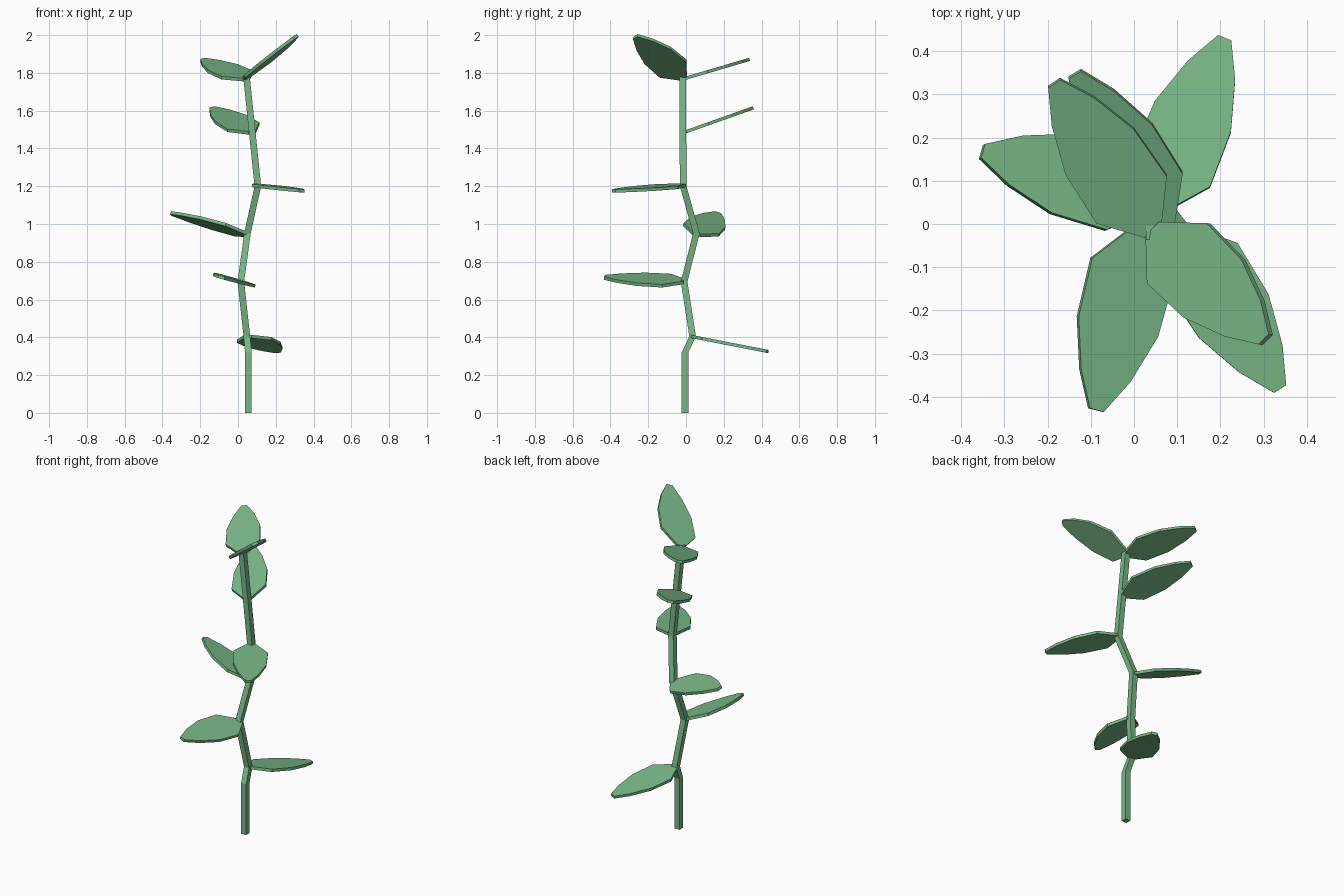
import bpy, bmesh
from mathutils import Vector

if "Cube" in bpy.data.objects:
    bpy.data.objects.remove(bpy.data.objects["Cube"])

green = bpy.data.materials.new("leaf_green")
green.diffuse_color = (0.19, 0.475, 0.245, 1)
green.use_nodes = True
green.node_tree.nodes["Principled BSDF"].inputs["Base Color"].default_value = green.diffuse_color


def loft(name, rings):
    """Join equal-length vertex rings into a closed flat-shaded solid."""
    bm = bmesh.new()
    loops = [[bm.verts.new(p) for p in ring] for ring in rings]
    n = len(loops[0])
    for a, b in zip(loops, loops[1:]):
        for i in range(n):
            j = (i + 1) % n
            bm.faces.new((a[i], a[j], b[j], b[i]))
    bm.faces.new(loops[0][::-1])
    bm.faces.new(loops[-1])
    bmesh.ops.recalc_face_normals(bm, faces=bm.faces[:])
    mesh = bpy.data.meshes.new(name)
    bm.to_mesh(mesh)
    bm.free()
    mesh.materials.append(green)
    obj = bpy.data.objects.new(name, mesh)
    bpy.context.collection.objects.link(obj)


# Stem: square section swept along a zigzag path
path = [(0.055, -0.005, 0), (0.055, -0.005, 0.32), (0.047, 0.035, 0.405),
        (0.015, -0.01, 0.695), (0.05, 0.055, 0.95), (0.105, -0.015, 1.2),
        (0.045, -0.018, 1.78)]
R = 0.0175
square = [(-R, -R), (R, -R), (R, R), (-R, R)]
loft("stem", [[(x + sx, y + sy, z) for sx, sy in square] for x, y, z in path])

# Leaf outline seen from above: (fraction of length, half width)
outline = [(0, 0.022), (0.22, 0.098), (0.54, 0.095), (0.81, 0.059), (1, 0.0165)]
THICK = 0.017


def leaf(name, base, tip, slope):
    """Flat leaf from base to tip, lying in a plane with the given x and y slopes."""
    b = Vector(base)
    axis = Vector((tip[0] - b.x, tip[1] - b.y, 0))
    side = Vector((axis.y, -axis.x, 0)).normalized()
    normal = Vector((-slope[0], -slope[1], 1)).normalized() * THICK / 2
    rings = []
    for t, w in outline:
        ring = []
        for s, k in ((-1, -1), (1, -1), (1, 1), (-1, 1)):
            d = axis * t + side * w * s
            d.z = slope[0] * d.x + slope[1] * d.y
            ring.append(b + d + normal * k)
        rings.append(ring)
    loft(name, rings)


# Leaves from bottom to top: base point, tip in plan, plane slopes
leaves = [((0.05, 0.035, 0.403), (0.21, 0.43), (0, -0.195)),
          ((0.02, -0.01, 0.695), (-0.088, -0.431), (-0.29, 0.02)),
          ((0.05, 0.055, 0.945), (-0.352, 0.168), (-0.33, -0.2)),
          ((0.105, -0.015, 1.205), (0.338, -0.382), (-0.08, 0.03)),
          ((0.075, -0.01, 1.485), (-0.137, 0.348), (0, 0.355)),
          ((0.045, -0.018, 1.767), (-0.185, 0.327), (0, 0.295)),
          ((0.047, -0.012, 1.775), (0.305, -0.268), (0.72, -0.12))]
for i, args in enumerate(leaves, 1):
    leaf(f"leaf_{i}", *args)
